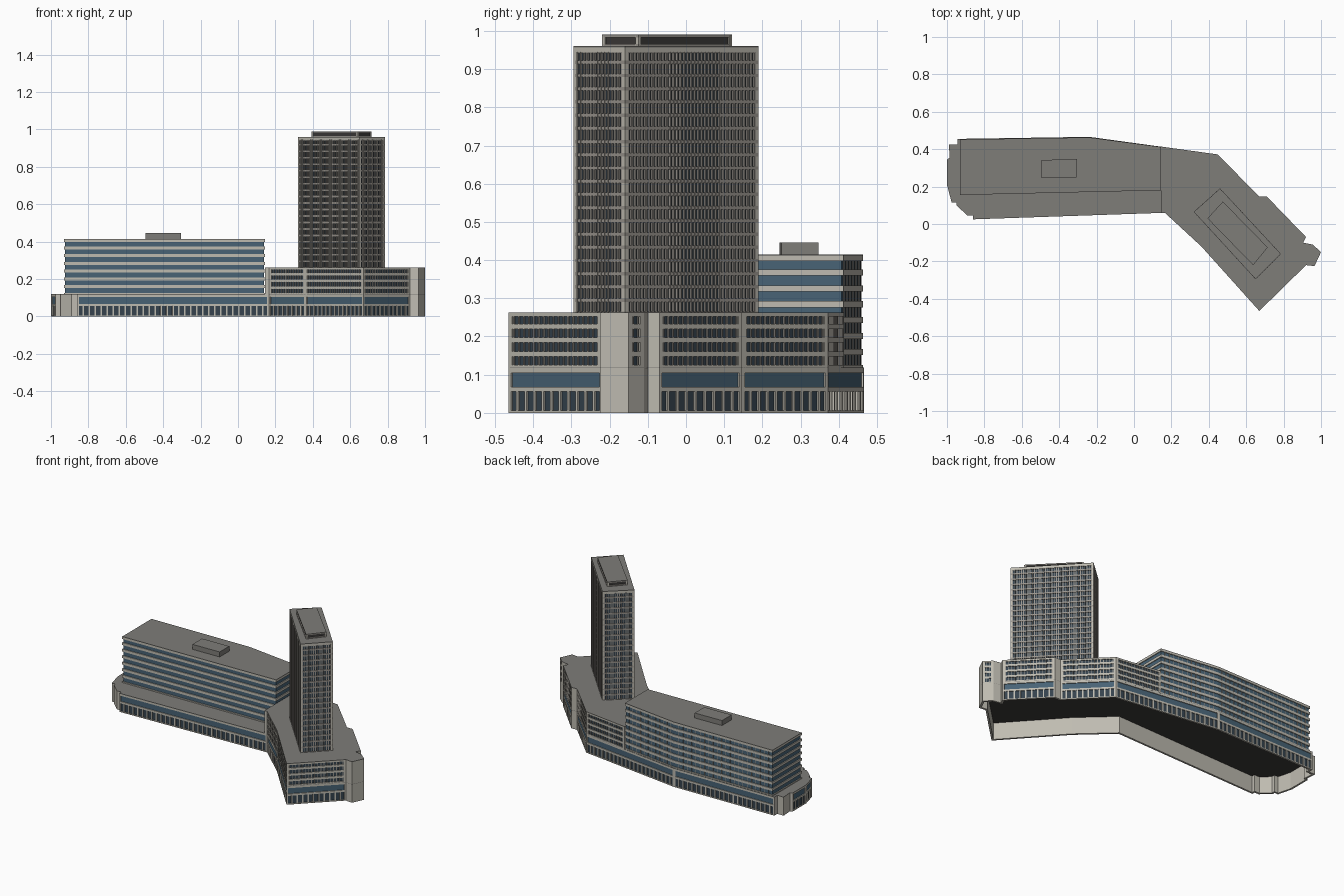
import bpy, bmesh
from mathutils import Vector as V

if "Cube" in bpy.data.objects:
    bpy.data.objects.remove(bpy.data.objects["Cube"])


def mat(name, r, g, b):
    m = bpy.data.materials.new(name)
    m.diffuse_color = (r, g, b, 1)
    m.use_nodes = True
    m.node_tree.nodes["Principled BSDF"].inputs["Base Color"].default_value = m.diffuse_color
    return m


CREAM = mat("cream_stone", .52, .50, .44)
TAN = mat("tan_fin", .32, .30, .27)
ROOF = mat("roof_grey", .21, .205, .19)
BLUE = mat("blue_glass", .065, .125, .18)
DARK = mat("dark_glass", .035, .055, .075)
BLACK = mat("underside", .045, .042, .04)


def inset(poly, d):
    """Mitred inward offset of a counter-clockwise outline."""
    out, n = [], len(poly)
    for i in range(n):
        a, b, c = (V(poly[(i + k) % n]) for k in (-1, 0, 1))
        u, w = (b - a).normalized(), (c - b).normalized()
        n1, n2 = V((-u.y, u.x)), V((-w.y, w.x))
        out.append(b + (n1 + n2) * (d / (1 + n1.dot(n2))))
    return out


def loop(bm, poly, z):
    return [bm.verts.new((p[0], p[1], z)) for p in poly]


def skin(bm, a, b):
    n = len(a)
    for i in range(n):
        j = (i + 1) % n
        bm.faces.new((a[i], a[j], b[j], b[i]))


def prism(bm, poly, z0, z1, caps=True):
    a, b = loop(bm, poly, z0), loop(bm, poly, z1)
    skin(bm, a, b)
    if caps:
        bm.faces.new(b)
        bm.faces.new(a[::-1])


def ring(bm, poly, d0, d1, z0, z1):
    o, i = inset(poly, d0), inset(poly, d1)
    ls = [loop(bm, o, z0), loop(bm, o, z1), loop(bm, i, z1), loop(bm, i, z0)]
    for k in range(4):
        skin(bm, ls[k], ls[(k + 1) % 4])


def slab(bm, a, b, s0, s1, z0, z1, d0, d1):
    """Box on wall a-b from s0 to s1 along it, d0 to d1 inward."""
    u = (b - a).normalized()
    n = V((-u.y, u.x))
    prism(bm, [a + u * s0 + n * d0, a + u * s1 + n * d0,
               a + u * s1 + n * d1, a + u * s0 + n * d1], z0, z1)


def finish(bm, name, m):
    me = bpy.data.meshes.new(name)
    bm.to_mesh(me)
    bm.free()
    me.materials.append(m)
    o = bpy.data.objects.new(name, me)
    bpy.context.collection.objects.link(o)
    return o


def bands(name, poly, levels, m, depth=.006):
    bm = bmesh.new()
    for z0, z1 in levels:
        ring(bm, poly, 0, depth, z0, z1)
    finish(bm, name, m)


def glass(name, poly, z0, z1, m, depth=.005):
    bm = bmesh.new()
    prism(bm, inset(poly, depth), z0, z1, False)
    finish(bm, name, m)


def roof(name, poly, z):
    bm = bmesh.new()
    prism(bm, poly, z - .003, z)
    finish(bm, name, ROOF)


def posts(name, poly, z0, z1, step, w, m, edges=None, plain=(), d0=.001):
    """Evenly spaced mullions or columns along every windowed wall."""
    bm, n = bmesh.new(), len(poly)
    for i in range(n):
        a, b = V(poly[i]), V(poly[(i + 1) % n])
        L = (b - a).length
        if L < .055 or i in plain or (edges and i not in edges):
            continue
        k = max(2, round(L / step))
        for j in range(1, k):
            slab(bm, a, b, L * j / k - w / 2, L * j / k + w / 2, z0, z1, d0, .006)
    finish(bm, name, m)


def piers(name, poly, z0, z1, w, plain=()):
    """Solid corner piers, and whole solid panels on plain walls."""
    bm, n = bmesh.new(), len(poly)
    for i in range(n):
        a, b = V(poly[i]), V(poly[(i + 1) % n])
        L = (b - a).length
        if L < .055 or i in plain:
            slab(bm, a, b, 0, L, z0, z1, 0, .006)
        else:
            slab(bm, a, b, 0, w, z0, z1, 0, .006)
            slab(bm, a, b, L - w, L, z0, z1, 0, .006)
    finish(bm, name, CREAM)


# Outlines, counter-clockwise from the front left
P = [(-.86, .025), (.165, .06), (.36, -.12), (.67, -.465), (.92, -.22), (.965, -.225),
     (1, -.15), (.955, -.11), (.905, -.10), (.92, -.07), (.71, .147), (.67, .147),
     (.447, .372), (-.24, .466), (-.945, .455), (-.945, .425), (-.99, .425), (-.985, .355),
     (-1, .345), (-1, .21), (-.975, .115), (-.95, .115), (-.95, .10), (-.89, .045), (-.86, .045)]
Q = [(.145, .0593)] + P[1:13] + [(.145, .414)]
W = [(-.93, .155), (.145, .18), (.145, .412), (-.24, .463), (-.93, .452)]
T = [(.32, .065), (.65, -.295), (.785, -.16), (.46, .19)]
H = [(.393, .03), (.637, -.22), (.715, -.125), (.475, .12)]

# Podium: colonnade below, blue shopfront band above, open underneath
PP = (5, 6, 16, 22)
glass("podium_ground_glass", P, 0, .06, DARK)
glass("podium_band_glass", P, .06, .112, BLUE)
bands("podium_ledges", P, [(0, .006), (.056, .068), (.105, .117)], CREAM)
posts("podium_columns", P, 0, .06, .032, .008, CREAM, plain=PP, d0=0)
piers("podium_piers", P, 0, .11, .01, PP)
roof("podium_roof", P, .119)
bm = bmesh.new()
ring(bm, P, .0055, .012, 0, .108)
finish(bm, "podium_inner_wall", CREAM)
bm = bmesh.new()
bm.faces.new(loop(bm, inset(P, .006), .107)[::-1])
finish(bm, "podium_ceiling", BLACK)

# East office storeys
f = .036
glass("east_glass", Q, .117, .26, DARK)
bands("east_spandrels", Q, [(.117, .125)] + [(.117 + f * i - .005, .117 + f * i + .008)
      for i in (1, 2, 3)] + [(.252, .261)], CREAM)
posts("east_mullions", Q, .117, .255, .018, .004, TAN, plain=(5,))
piers("east_piers", Q, .117, .258, .014, (5,))
roof("east_roof", Q, .263)

# West slab with ribbon windows
f = .291 / 7
glass("west_glass", W, .117, .41, BLUE)
bands("west_ribbons", W, [(.117 + f * i - (.007 if i else 0), .117 + f * i + .009)
      for i in range(7)] + [(.398, .411)], CREAM)
posts("west_back_mullions", W, .117, .4, .03, .003, TAN, edges=(2, 3), d0=.003)
roof("west_roof", W, .414)
bm = bmesh.new()
prism(bm, [(-.495, .245), (-.305, .25), (-.305, .347), (-.495, .342)], .41, .446)
finish(bm, "west_plant_room", ROOF)

# Tower with dense vertical fins
f = .692 / 20
glass("tower_glass", T, .26, .95, DARK)
bands("tower_spandrels", T, [(.258 + f * i - .002, .258 + f * i + .007)
      for i in range(20)], TAN, .0055)
bands("tower_parapet", T, [(.942, .957)], CREAM, .008)
posts("tower_fins", T, .26, .945, .0125, .0045, TAN, d0=-.001)
piers("tower_corner_piers", T, .26, .95, .011)
roof("tower_roof", T, .96)

# Rooftop plant room
glass("tower_plant_glass", H, .958, .988, BLACK)
bands("tower_plant_frame", H, [(.958, .966), (.983, .988)], TAN)
piers("tower_plant_piers", H, .958, .988, .01)
roof("tower_plant_roof", H, .99)
